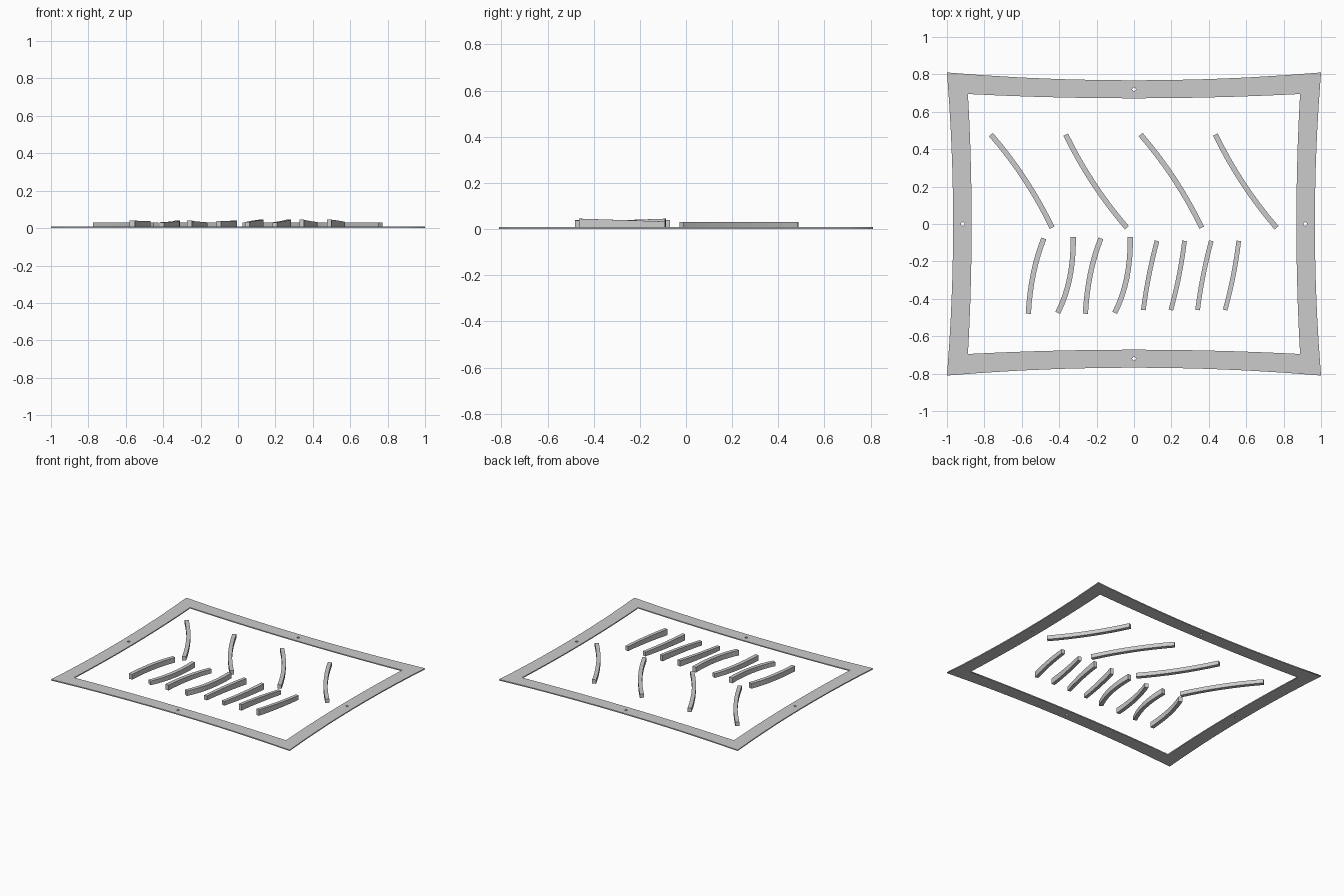
import bpy, bmesh, math
from mathutils import Vector

if "Cube" in bpy.data.objects:
    bpy.data.objects.remove(bpy.data.objects["Cube"])

grey = bpy.data.materials.new("light_grey")
grey.diffuse_color = (0.6, 0.6, 0.6, 1)
grey.use_nodes = True
grey.node_tree.nodes["Principled BSDF"].inputs["Base Color"].default_value = grey.diffuse_color


def bow_loop(cx, cy, mx, my, n=10):
    """Rectangle with corners (cx, cy) whose sides bow in to mx and my."""
    pts = []
    for side in range(4):
        for i in range(n):
            t = -1 + 2 * i / n
            x = [t * cx, mx + (cx - mx) * t * t][side % 2]
            y = [-(my + (cy - my) * t * t), t * cy][side % 2]
            s = 1 if side < 2 else -1
            pts.append((s * x, s * y))
    return pts


def circle(cx, cy, r, n=12):
    return [(cx + r * math.cos(2 * math.pi * i / n),
             cy + r * math.sin(2 * math.pi * i / n)) for i in range(n)]


def plate(name, loops, thick):
    """Flat plate from an outline and its openings."""
    cu = bpy.data.curves.new(name, 'CURVE')
    cu.dimensions = '2D'
    cu.fill_mode = 'BOTH'
    cu.extrude = thick / 2
    for pts in loops:
        sp = cu.splines.new('POLY')
        sp.points.add(len(pts) - 1)
        for p, (x, y) in zip(sp.points, pts):
            p.co = (x, y, 0, 1)
        sp.use_cyclic_u = True
    ob = bpy.data.objects.new(name, cu)
    bpy.context.collection.objects.link(ob)
    ob.location.z = thick / 2
    cu.materials.append(grey)
    bpy.context.view_layer.objects.active = ob
    ob.select_set(True)
    bpy.ops.object.convert(target='MESH')
    ob.select_set(False)


def bar(name, a, m, b, z0, z1, width=0.028, n=8):
    """Bar bent through a, m, b, its top running from z0 to z1."""
    a, m, b = Vector(a), Vector(m), Vector(b)
    c = 2 * m - (a + b) / 2
    bm = bmesh.new()
    rings = []
    for i in range(n + 1):
        t = i / n
        p = (1 - t) ** 2 * a + 2 * t * (1 - t) * c + t * t * b
        d = ((1 - t) * (c - a) + t * (b - c)).normalized()
        s = Vector((d.y, -d.x)) * width / 2
        z = z0 + (z1 - z0) * t
        rings.append([bm.verts.new((*q, h)) for q, h in
                      ((p - s, 0), (p + s, 0), (p + s, z), (p - s, z))])
    for r, q in zip(rings, rings[1:]):
        for k in range(4):
            bm.faces.new((r[k], r[(k + 1) % 4], q[(k + 1) % 4], q[k]))
    bm.faces.new(rings[0])
    bm.faces.new(rings[-1])
    bmesh.ops.recalc_face_normals(bm, faces=bm.faces)
    me = bpy.data.meshes.new(name)
    bm.to_mesh(me)
    bm.free()
    me.materials.append(grey)
    bpy.context.collection.objects.link(bpy.data.objects.new(name, me))


# bowed frame with four pin holes
plate("frame", [bow_loop(1.0, 0.81, 0.967, 0.768),
                bow_loop(0.888, 0.695, 0.868, 0.672),
                circle(0.915, 0, 0.01), circle(-0.915, 0, 0.01),
                circle(0, 0.72, 0.01), circle(0, -0.72, 0.01)], 0.008)

# long diagonal bars, bowed alternately
for i in range(4):
    x = -0.765 + 0.4 * i
    bow = 0.018 if i % 2 == 0 else -0.016
    bar(f"long_bar_{i + 1}", (x, 0.478),
        (x + 0.163 + bow, 0.228 + bow * 0.6), (x + 0.327, -0.02), 0.03, 0.03)

# short bars on the left, bent in alternating directions
left_tops = [(0.04, 0.038), (0.031, 0.04), (0.04, 0.031), (0.038, 0.04)]
for i, (z0, z1) in enumerate(left_tops):
    x = -0.565 + 0.305 * (i // 2)
    if i % 2 == 0:
        pts = (x, -0.48), (x + 0.027, -0.265), (x + 0.083, -0.077)
    else:
        x += 0.157
        pts = (x, -0.475), (x + 0.064, -0.29), (x + 0.083, -0.07)
    bar(f"left_short_bar_{i + 1}", *pts, z0, z1)

# short bars on the right, with sloping tops
right_tops = [(0.032, 0.045), (0.031, 0.045), (0.045, 0.032), (0.045, 0.033)]
for i, (z0, z1) in enumerate(right_tops):
    x = 0.05 + 0.29 * (i // 2) + 0.147 * (i % 2)
    bow = 0.008 if i % 2 else -0.006
    bar(f"right_short_bar_{i + 1}", (x, -0.46), (x + 0.036 + bow, -0.275),
        (x + 0.073, -0.09), z0, z1, 0.025)
